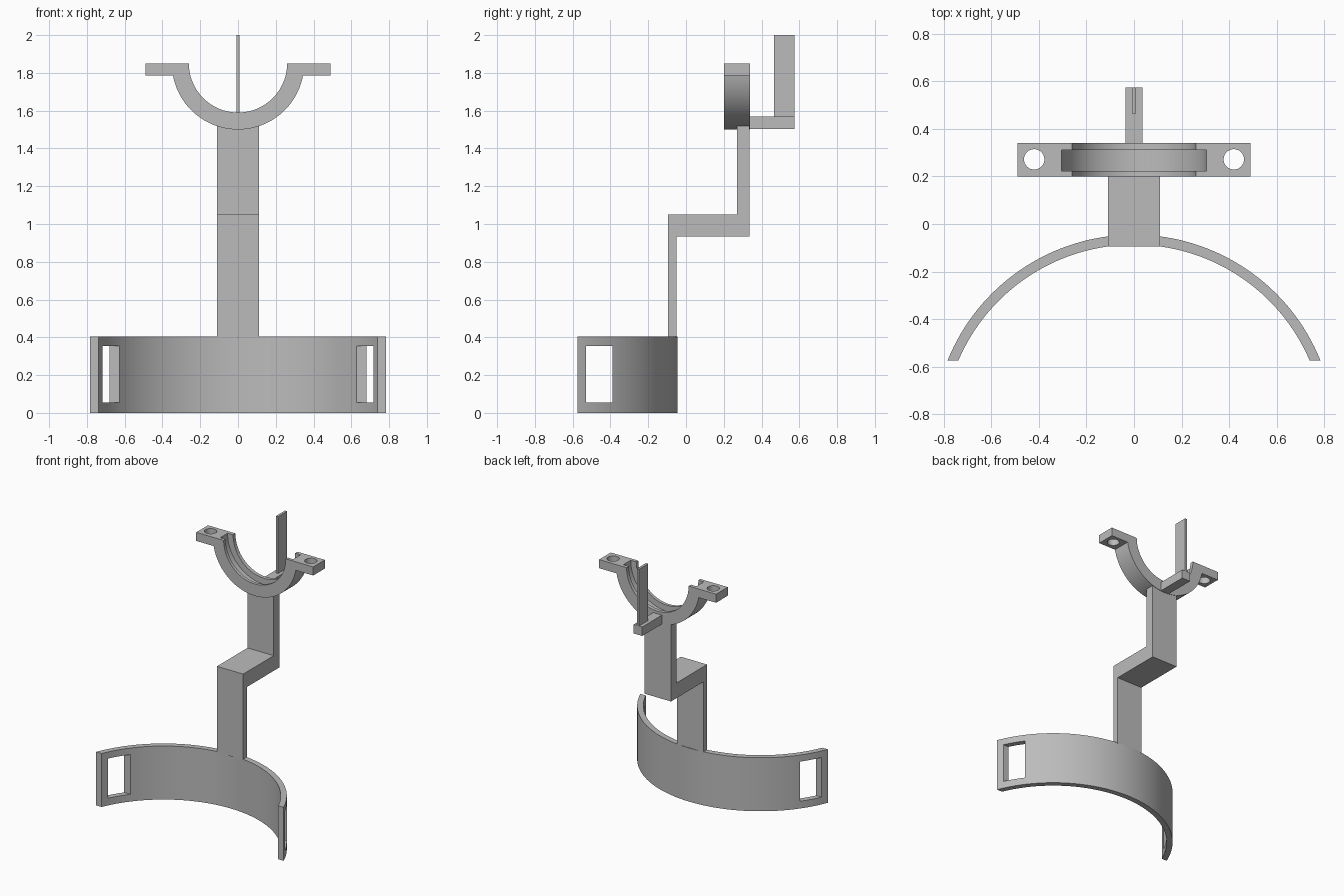
import bpy, bmesh
from math import sin, cos, asin, pi, radians
from mathutils import Vector

cube = bpy.data.objects.get("Cube")
if cube:
    bpy.data.objects.remove(cube, do_unlink=True)

grey = bpy.data.materials.new("plain grey")
grey.use_nodes = True
grey.diffuse_color = (0.5, 0.5, 0.5, 1)
grey.node_tree.nodes["Principled BSDF"].inputs["Base Color"].default_value = (0.5, 0.5, 0.5, 1)


def extrude(name, outline, place, depth):
    """Fill an outline of 2D points placed in space and extrude it along depth."""
    bm = bmesh.new()
    face = bm.faces.new([bm.verts.new(place(a, b)) for a, b in outline])
    made = bmesh.ops.extrude_face_region(bm, geom=[face])["geom"]
    moved = [v for v in made if isinstance(v, bmesh.types.BMVert)]
    bmesh.ops.translate(bm, verts=moved, vec=Vector(depth))
    bmesh.ops.recalc_face_normals(bm, faces=bm.faces)
    mesh = bpy.data.meshes.new(name)
    bm.to_mesh(mesh)
    bm.free()
    mesh.materials.append(grey)
    obj = bpy.data.objects.new(name, mesh)
    bpy.context.collection.objects.link(obj)
    return obj


def box(name, x, y, z):
    outline = [(x[0], y[0]), (x[1], y[0]), (x[1], y[1]), (x[0], y[1])]
    return extrude(name, outline, lambda a, b: (a, b, z[0]), (0, 0, z[1] - z[0]))


def arc(centre, radius, start, end, steps):
    angles = [start + (end - start) * i / steps for i in range(steps + 1)]
    return [(centre[0] + radius * cos(t), centre[1] + radius * sin(t)) for t in angles]


def cut(obj, cutters):
    """Subtract the cutters, keep the resulting mesh and drop the cutters."""
    for c in cutters:
        c.hide_render = True
        mod = obj.modifiers.new("cut", 'BOOLEAN')
        mod.operation, mod.solver, mod.object = 'DIFFERENCE', 'EXACT', c
    graph = bpy.context.evaluated_depsgraph_get()
    mesh = bpy.data.meshes.new_from_object(obj.evaluated_get(graph))
    obj.modifiers.clear()
    obj.data = mesh
    for c in cutters:
        bpy.data.objects.remove(c, do_unlink=True)


def smooth(obj):
    bpy.ops.object.select_all(action='DESELECT')
    obj.select_set(True)
    bpy.context.view_layer.objects.active = obj
    bpy.ops.object.shade_smooth_by_angle(angle=radians(30))


# Curved band with a strap slot at each end
hub, end_y = -0.891, -0.575
outer, inner = 0.846, 0.804
a_out, a_in = asin((end_y - hub) / outer), asin((end_y - hub) / inner)
outline = arc((0, hub), outer, a_out, pi - a_out, 64) + arc((0, hub), inner, pi - a_in, a_in, 64)
band = extrude("curved_band", outline, lambda a, b: (a, b, 0), (0, 0, 0.405))
cut(band, [box("slot_cutter", (s - 0.4, s + 0.4), (-0.53, -0.39), (0.055, 0.355))
           for s in (-0.8, 0.8)])
smooth(band)

# Stepped stem
stem = [(-0.095, 0.4), (-0.05, 0.4), (-0.05, 0.935), (0.337, 0.935),
        (0.337, 1.52), (0.27, 1.52), (0.27, 1.05), (-0.095, 1.05)]
extrude("stepped_stem", stem, lambda a, b: (-0.11, a, b), (0.22, 0, 0))

# Half-ring cradle with flat ears
top, ear_low, front, back = 1.85, 1.785, 0.2, 0.34
ear_angle = asin((top - ear_low) / 0.35)
outline = [(0.49, top), (0.49, ear_low)]
outline += arc((0, top), 0.35, -ear_angle, -pi + ear_angle, 48)
outline += [(-0.49, ear_low), (-0.49, top)]
outline += arc((0, top), 0.26, -pi, 0, 48)
cradle = extrude("half_ring_cradle", outline, lambda a, b: (a, front, b), (0, back - front, 0))

# Inner groove and bolt holes
groove = extrude("groove_cutter", arc((0, top), 0.306, 0, 2 * pi, 96)[:-1],
                 lambda a, b: (a, 0.224, b), (0, 0.088, 0))
holes = [extrude("hole_cutter", arc((s * 0.42, 0.272), 0.043, 0, 2 * pi, 32)[:-1],
                 lambda a, b: (a, b, 1.7), (0, 0, 0.3)) for s in (-1, 1)]
cut(cradle, [groove] + holes)
smooth(cradle)

# Rear arm and upright blade
box("rear_arm", (-0.036, 0.036), (0.33, 0.575), (1.502, 1.57))
box("upright_blade", (-0.009, 0.009), (0.466, 0.575), (1.56, 2.0))
